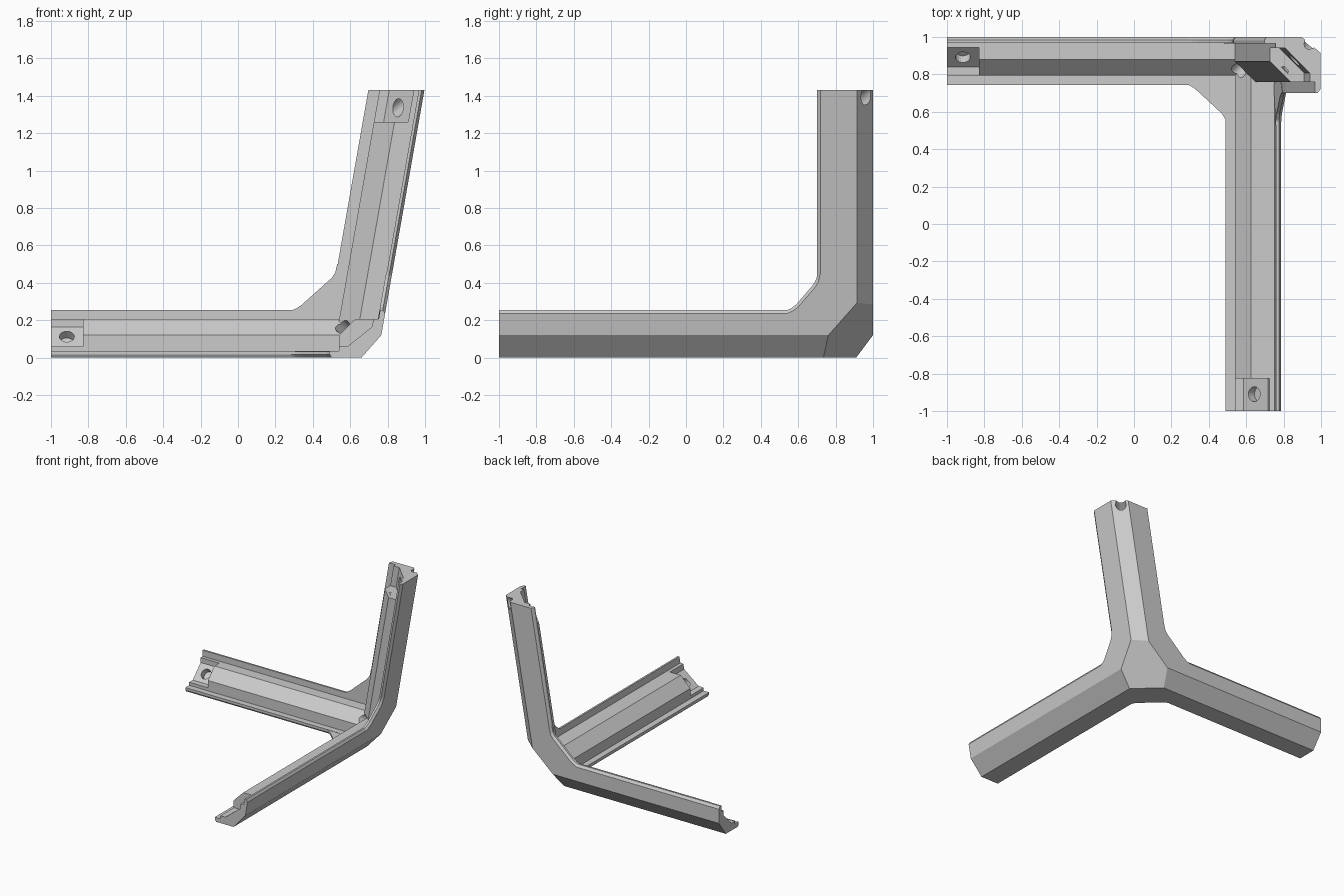
import bpy, bmesh
from mathutils import Vector

if "Cube" in bpy.data.objects:
    bpy.data.objects.remove(bpy.data.objects["Cube"], do_unlink=True)

SIDE, LEAN, TOP = 0.745, 0.176, 1.43   # outer side plane: x = SIDE + LEAN * z


def side_x(z):
    return SIDE + LEAN * z


def loft(name, loops):
    """Closed solid through equal-length loops of points."""
    bm = bmesh.new()
    rings = [[bm.verts.new(p) for p in loop] for loop in loops]
    for a, b in zip(rings, rings[1:]):
        for i in range(len(a)):
            j = (i + 1) % len(a)
            bm.faces.new((a[i], a[j], b[j], b[i]))
    bm.faces.new(rings[0][::-1])
    bm.faces.new(rings[-1])
    bmesh.ops.recalc_face_normals(bm, faces=bm.faces)
    mesh = bpy.data.meshes.new(name)
    bm.to_mesh(mesh)
    bm.free()
    ob = bpy.data.objects.new(name, mesh)
    bpy.context.scene.collection.objects.link(ob)
    return ob


def combine(target, tool, operation):
    """Apply a boolean and throw the tool away."""
    mod = target.modifiers.new("boolean", "BOOLEAN")
    mod.operation, mod.solver, mod.object = operation, "EXACT", tool
    bpy.context.view_layer.objects.active = target
    bpy.ops.object.modifier_apply(modifier=mod.name)
    bpy.data.objects.remove(tool, do_unlink=True)


def cut_beyond(target, p, q, r, inside):
    """Cut off everything on the far side of the plane p, q, r."""
    p, q, r = Vector(p), Vector(q), Vector(r)
    n = (q - p).cross(r - p).normalized()
    if n.dot(Vector(inside) - p) > 0:
        n = -n
    bpy.ops.mesh.primitive_cube_add(size=6, location=p + 3 * n)
    tool = bpy.context.object
    tool.rotation_mode = "QUATERNION"
    tool.rotation_quaternion = n.to_track_quat("Z", "Y")
    bpy.context.view_layer.update()
    combine(target, tool, "DIFFERENCE")


def drill(target, start, direction, depth, radius=0.04):
    d = Vector(direction).normalized()
    back = 0.1
    centre = Vector(start) + d * (depth - back) / 2
    bpy.ops.mesh.primitive_cylinder_add(vertices=24, radius=radius, depth=depth + back, location=centre)
    tool = bpy.context.object
    tool.rotation_mode = "QUATERNION"
    tool.rotation_quaternion = d.to_track_quat("Z", "Y")
    bpy.context.view_layer.update()
    combine(target, tool, "DIFFERENCE")


def section(w, r, c):
    """Two flanges with bevelled tips and a chamfered rail in their corner."""
    return [(0, 0), (w - 0.012, 0), (w, 0.018), (w, 0.035), (r, 0.035), (r, c),
            (c, r), (0.03, r), (0.03, w), (0.015, w), (0, w - 0.02)]


def recess(k):
    """Seat cut into the rail at the end of an arm."""
    far, a, b = 0.22 + k, 0.16 + k, 0.165 + k
    return [(far, 0.06), (a, 0.06), (0.057, b), (0.057, far), (far, far)]


# Placement of a section point (u, v) at a station along each arm
def on_left(u, v, x):
    return (x, 1 - u, v)


def on_front(u, v, y):
    return ((side_x(v) if u < 0.1 else SIDE) - u, y, v)


def on_upright(u, v, z):
    return (side_x(z) - u, 1 - v, z)


small, large = section(0.256, 0.206, 0.12), section(0.3, 0.24, 0.13)

# Three arms
body = loft("corner_bracket", [[on_left(u, v, -1) for u, v in small],
                               [on_left(u, v, side_x(v)) for u, v in small]])
combine(body, loft("front_arm", [[on_front(u, v, s) for u, v in small] for s in (-1, 1)]), "UNION")
combine(body, loft("upright_arm", [[on_upright(u, v, s) for u, v in large] for s in (0, TOP)]), "UNION")


# Webs between the flanges: full loop inside, drawn in toward the outer face
def web(points, shift, place):
    loops = []
    for depth, k in ((0.033, 0), (0.016, 0), (0, 1)):
        loops.append([place(a + k * shift[0], b + k * shift[1], depth) for a, b in points])
    combine(body, loft("web", loops), "UNION")


web([(0.28, 0.25), (0.31, 0.262), (0.34, 0.282), (0.5, 0.425), (0.52, 0.455), (0.53, 0.5), (0.6, 0.4), (0.55, 0.2)],
    (0.012, -0.012), lambda a, b, d: (a, 1 - d, b))
web([(0.27, 0.75), (0.3, 0.74), (0.33, 0.72), (0.47, 0.59), (0.488, 0.56), (0.495, 0.52), (0.56, 0.6), (0.5, 0.8)],
    (0.012, 0.012), lambda a, b, d: (a, b, d))
web([(0.53, 0.25), (0.56, 0.262), (0.59, 0.285), (0.68, 0.39), (0.697, 0.42), (0.705, 0.46), (0.78, 0.4), (0.75, 0.2)],
    (0.012, -0.012), lambda a, b, d: (side_x(b) - d, a, b))

# Outer edge chamfers and the cut corner
middle = (0.5, 0.7, 0.5)
cut_beyond(body, (0, 0.91, 0), (0, 1, 0.12), (1, 1, 0.12), middle)
cut_beyond(body, (0.66, 0, 0), (side_x(0.12), 0, 0.12), (0.66, 1, 0), middle)
cut_beyond(body, (SIDE, 0.915, 0), (SIDE - 0.1, 1, 0), (side_x(1), 0.915, 1), middle)
cut_beyond(body, (SIDE, 0.655, 0), (side_x(0.39), 1, 0.39), (SIDE - 0.37, 1, 0), middle)

# Seats at the arm ends
for place, shape, span in ((on_left, recess(0), (-1.1, -0.83)),
                           (on_front, recess(0), (-1.1, -0.825)),
                           (on_upright, recess(0.028), (1.26, 1.6))):
    combine(body, loft("seat_cutter", [[place(u, v, s) for u, v in shape] for s in span]), "DIFFERENCE")

# Screw holes in the seats and in the inner corner
drill(body, on_left(0.108, 0.112, -0.915), (0, 1, -1), 0.05)
drill(body, on_front(0.108, 0.112, -0.91), (1, 0, -1), 0.05)
drill(body, on_upright(0.125, 0.125, 1.335), (0.075, 0.08, 0.06), 0.3)
drill(body, (0.555, 0.815, 0.17), (1, 1, -1), 0.1)

# Plain grey finish
grey = bpy.data.materials.new("plain_grey")
grey.use_nodes = True
colour = (0.6, 0.6, 0.6, 1)
grey.diffuse_color = colour
grey.node_tree.nodes["Principled BSDF"].inputs["Base Color"].default_value = colour
body.data.materials.clear()
body.data.materials.append(grey)
for face in body.data.polygons:
    face.material_index = 0
